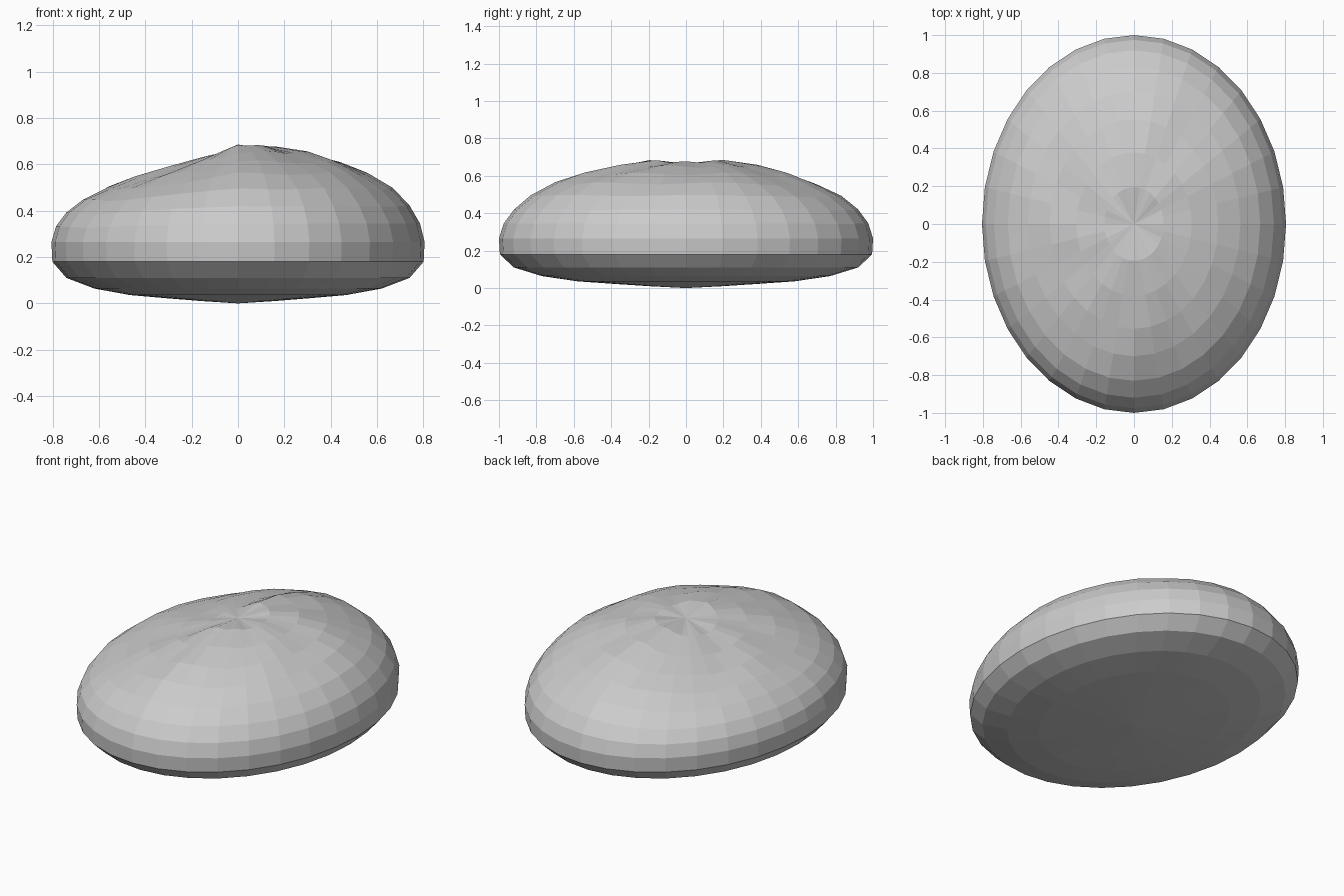
import bpy
import bmesh
import math

if "Cube" in bpy.data.objects:
    bpy.data.objects.remove(bpy.data.objects["Cube"])

SEGMENTS = 32
RX, RY = 0.805, 1.0

# Cross-section from underside to crown: (relative radius, height)
PROFILE = [(0.195, 0.01), (0.38, 0.022), (0.58, 0.036), (0.77, 0.064),
           (0.92, 0.11), (0.995, 0.18), (1.0, 0.265), (0.975, 0.345),
           (0.92, 0.42), (0.83, 0.495), (0.70, 0.56), (0.555, 0.61),
           (0.38, 0.65), (0.195, 0.673)]


def bump(x, y, cx, cy, size):
    return math.exp(-((x - cx) ** 2 + (y - cy) ** 2) / size ** 2)


def height(r, a, z):
    """Add the sunken left flank and gentle lumps of the upper crust."""
    if z < 0.3:
        return z
    x, y = RX * r * math.cos(a), RY * r * math.sin(a)
    side = max(0.0, -math.cos(a))
    z -= 0.07 * side ** 0.7 * math.sin(math.pi * min(1, r)) ** 0.7
    z -= 0.02 * bump(x, y, -0.5, -0.45, 0.2)
    z -= 0.02 * bump(x, y, 0.32, 0.62, 0.15)
    z += 0.012 * (bump(x, y, 0, -0.22, 0.14) + bump(x, y, 0, 0.22, 0.14))
    fade = math.sin(math.pi * min(1, r))
    return z + 0.007 * fade * math.sin(7 * a + 9 * r)


# Pebble-like loaf: stacked elliptical rings closed with fans
bm = bmesh.new()
rings = []
for r, z in PROFILE:
    ring = []
    for i in range(SEGMENTS):
        a = 2 * math.pi * i / SEGMENTS
        ring.append(bm.verts.new((RX * r * math.cos(a), RY * r * math.sin(a),
                                  height(r, a, z))))
    rings.append(ring)
bottom = bm.verts.new((0, 0, 0))
top = bm.verts.new((0, 0, 0.665))

for i in range(SEGMENTS):
    j = (i + 1) % SEGMENTS
    bm.faces.new((bottom, rings[0][j], rings[0][i]))
    bm.faces.new((top, rings[-1][i], rings[-1][j]))
    for lo, hi in zip(rings, rings[1:]):
        bm.faces.new((lo[i], lo[j], hi[j], hi[i]))

mesh = bpy.data.meshes.new("rounded_loaf")
bm.to_mesh(mesh)
bm.free()
bpy.context.collection.objects.link(bpy.data.objects.new("rounded_loaf", mesh))
